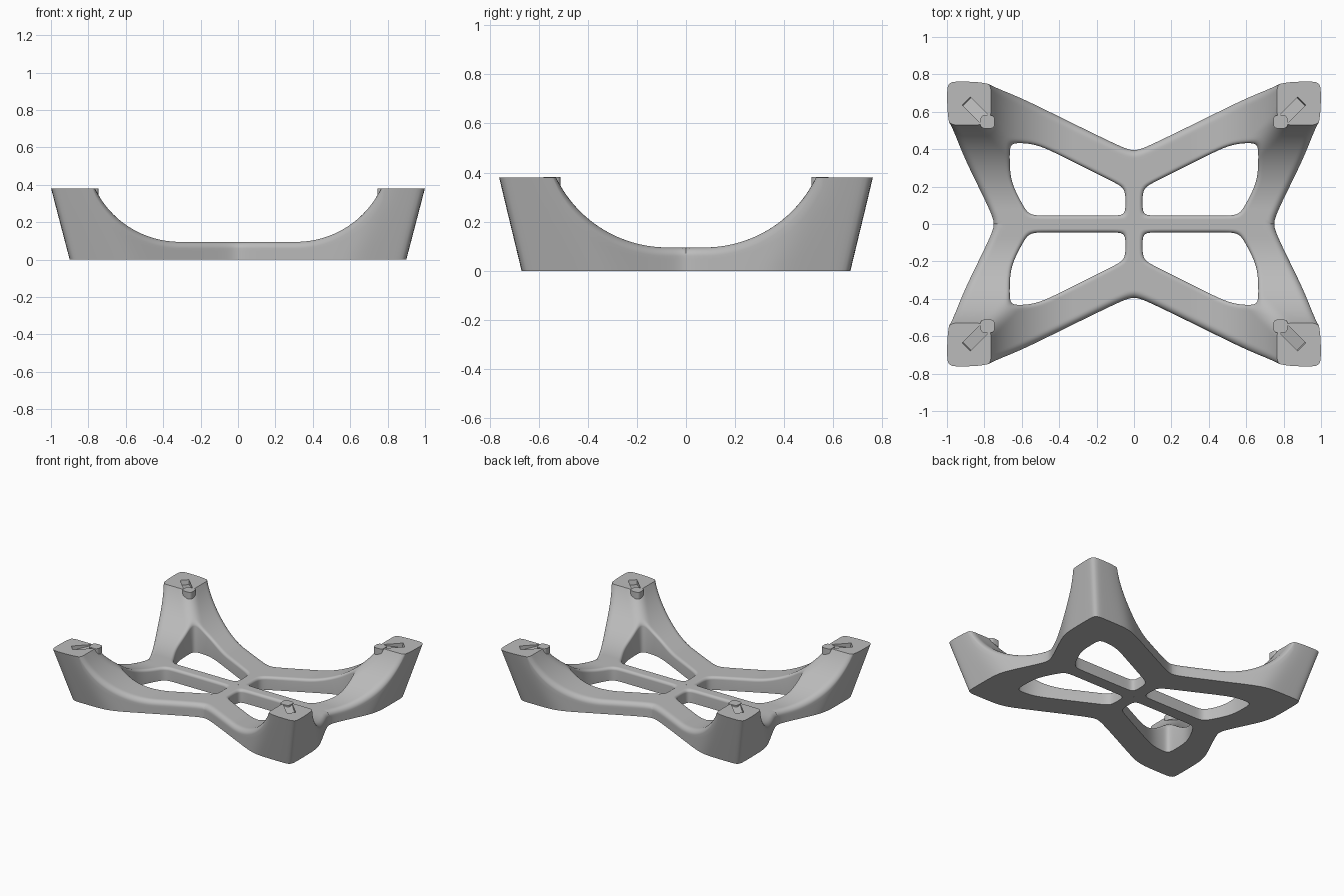
import bpy, bmesh, math
from mathutils import Matrix

default = bpy.data.objects.get("Cube")
if default:
    bpy.data.objects.remove(default, do_unlink=True)

HEIGHT, FLOOR, SCOOP = 0.38, 0.095, 0.506
CENTRE = (0.4, 0.22)
OUTER_R, HOLE_R, SOFT = 0.035, 0.02, 0.017
RAYS, ROWS, WALL = 300, 24, 5

gray = bpy.data.materials.new("warm_gray")
gray.use_nodes = True
gray.diffuse_color = (0.5, 0.5, 0.5, 1)
gray.node_tree.nodes["Principled BSDF"].inputs["Base Color"].default_value = (0.5, 0.5, 0.5, 1)


def soft_max(values):
    top = max(values)
    return top + SOFT * math.log(sum(math.exp((v - top) / SOFT) for v in values))


# Opening between rails and bars (positive outside it)
def hole(x, y):
    return soft_max([0.045 - x, 0.045 - y, x - 0.665, y - 0.435,
                     (y - 0.17 - 0.5 * x) / 1.118,
                     (x - 0.54 - 0.545 * y) / 1.139])


# Outer wall: flared feet cut by the waists of the four sides
def outer(x, y, z):
    return soft_max([x - 0.9 - 0.262 * z, y - 0.67 - 0.242 * z,
                     (y - 0.375 - 0.495 * math.hypot(x, 0.04)) / 1.116,
                     (x - 0.73 - 0.5 * math.hypot(y, 0.04)) / 1.118])


# Upper face: two crossing round scoops with a softened ridge
def scoop(x, y):
    a, b = x - 0.31, y - 0.075
    blend = max(0.08 - abs(a - b), 0) / 0.08
    u = max(min(a, b) - blend * blend * 0.02, 0)
    limit = 0.95 * SCOOP
    z = FLOOR + SCOOP - math.sqrt(SCOOP ** 2 - min(u, limit) ** 2)
    return min(z + 3 * max(u - limit, 0), 0.45)


def top(x, y, rim):
    z = scoop(x, y)
    for d, r in ((-outer(x, y, rim), OUTER_R), (hole(x, y), HOLE_R)):
        if d < r:
            z -= r - math.sqrt(r * r - (r - max(d, 0)) ** 2)
    return z


def along(angle, s):
    x = CENTRE[0] + math.cos(angle) * s
    y = CENTRE[1] + math.sin(angle) * s
    return (0 if abs(x) < 1e-4 else x, 0 if abs(y) < 1e-4 else y)


def reach(angle, field):
    low, high = 0, 1.5
    for _ in range(32):
        mid = (low + high) / 2
        if field(*along(angle, mid)) < 0:
            low = mid
        else:
            high = mid
    return low


def edge(angle, z):
    return reach(angle, lambda x, y: max(-x, -y, outer(x, y, z)))


# One cross-section of the quarter frame, running over the top and down the wall
def section(angle):
    inner = reach(angle, hole)
    rim = 0.2
    for _ in range(25):
        far = edge(angle, rim)
        rim = top(*along(angle, far), rim)
    far = edge(angle, rim)
    points = [(*along(angle, inner), 0)]
    for i in range(ROWS + 1):
        t = 0.5 - 0.5 * math.cos(math.pi * i / ROWS)
        x, y = along(angle, inner + (far - inner) * t)
        points.append((x, y, top(x, y, rim)))
    last = points[-1][2]
    for i in range(1, WALL + 1):
        z = last * (1 - i / WALL)
        points.append((*along(angle, edge(angle, z)), z))
    return points


# Quarter frame
corners = [(0, 0), (0, 0.375 + 0.495 * 0.04), (0.75, 0)]
angles = {2 * math.pi * i / RAYS for i in range(RAYS)}
for cx, cy in corners:
    exact = math.atan2(cy - CENTRE[1], cx - CENTRE[0]) % (2 * math.pi)
    angles = {a for a in angles if abs(a - exact) > 0.006} | {exact}

bm = bmesh.new()
rings = [[bm.verts.new(p) for p in section(a)] for a in sorted(angles)]
count = len(rings[0])
for i, ring in enumerate(rings):
    other = rings[(i + 1) % len(rings)]
    for j in range(count):
        k = (j + 1) % count
        quad = (ring[j], ring[k], other[k], other[j])
        on_axis = any(max(abs(v.co[n]) for v in quad) < 1e-4 for n in (0, 1))
        if not on_axis:
            bm.faces.new(quad)

# Level the foot and close its pad
cut = bmesh.ops.bisect_plane(bm, geom=bm.verts[:] + bm.edges[:] + bm.faces[:], dist=1e-6,
                             plane_co=(0, 0, HEIGHT), plane_no=(0, 0, 1), clear_outer=True)
loop = [e for e in cut["geom_cut"] if isinstance(e, bmesh.types.BMEdge)]
bmesh.ops.contextual_create(bm, geom=loop)
bm.normal_update()
for f in bm.faces:
    if all(abs(v.co.z - HEIGHT) < 1e-5 for v in f.verts) and f.normal.z < 0:
        f.normal_flip()
mesh = bpy.data.meshes.new("frame")
bm.to_mesh(mesh)
bm.free()
mesh.materials.append(gray)
frame = bpy.data.objects.new("frame", mesh)
bpy.context.collection.objects.link(frame)


def activate(obj):
    bpy.ops.object.select_all(action='DESELECT')
    obj.select_set(True)
    bpy.context.view_layer.objects.active = obj


activate(frame)
mirror = frame.modifiers.new("mirror", 'MIRROR')
mirror.use_axis = (True, True, False)
mirror.merge_threshold = 0.0003
bpy.ops.object.modifier_apply(modifier="mirror")

# Sloping diagonal slots in the pads
slots = bmesh.new()
for sx in (1, -1):
    for sy in (1, -1):
        turn = math.atan2(sy, sx)
        place = (Matrix.Translation((sx * 0.85, sy * 0.61, HEIGHT + 0.02))
                 @ Matrix.Rotation(turn, 4, 'Z') @ Matrix.Rotation(0.2, 4, 'Y')
                 @ Matrix.Diagonal((0.14, 0.06, 0.08, 1)))
        bmesh.ops.create_cube(slots, size=1, matrix=place)
slot_mesh = bpy.data.meshes.new("slot_cutter")
slots.to_mesh(slot_mesh)
slots.free()
cutter = bpy.data.objects.new("slot_cutter", slot_mesh)
cutter.hide_render = True
bpy.context.collection.objects.link(cutter)
activate(frame)
carve = frame.modifiers.new("slots", 'BOOLEAN')
carve.operation, carve.solver, carve.object = 'DIFFERENCE', 'EXACT', cutter
bpy.ops.object.modifier_apply(modifier="slots")
bpy.data.objects.remove(cutter, do_unlink=True)
bpy.ops.object.shade_smooth_by_angle(angle=math.radians(35))

# Rounded keys at the inner corner of each pad
for side, sx in (("left", 1), ("right", -1)):
    for end, sy in (("back", 1), ("front", -1)):
        bm = bmesh.new()
        bmesh.ops.create_cube(bm, size=1, matrix=Matrix.Translation(
            (sx * 0.783, sy * 0.546, HEIGHT - 0.024)) @ Matrix.Diagonal((0.075, 0.07, 0.05, 1)))
        upright = [e for e in bm.edges if abs(e.verts[0].co.z - e.verts[1].co.z) > 0.01]
        bmesh.ops.bevel(bm, geom=upright, offset=0.02, segments=4, profile=0.5, affect='EDGES')
        key_mesh = bpy.data.meshes.new("foot_key")
        bm.to_mesh(key_mesh)
        bm.free()
        key_mesh.materials.append(gray)
        key = bpy.data.objects.new(f"{end}_{side}_foot_key", key_mesh)
        bpy.context.collection.objects.link(key)
        activate(key)
        bpy.ops.object.shade_smooth_by_angle(angle=math.radians(35))
